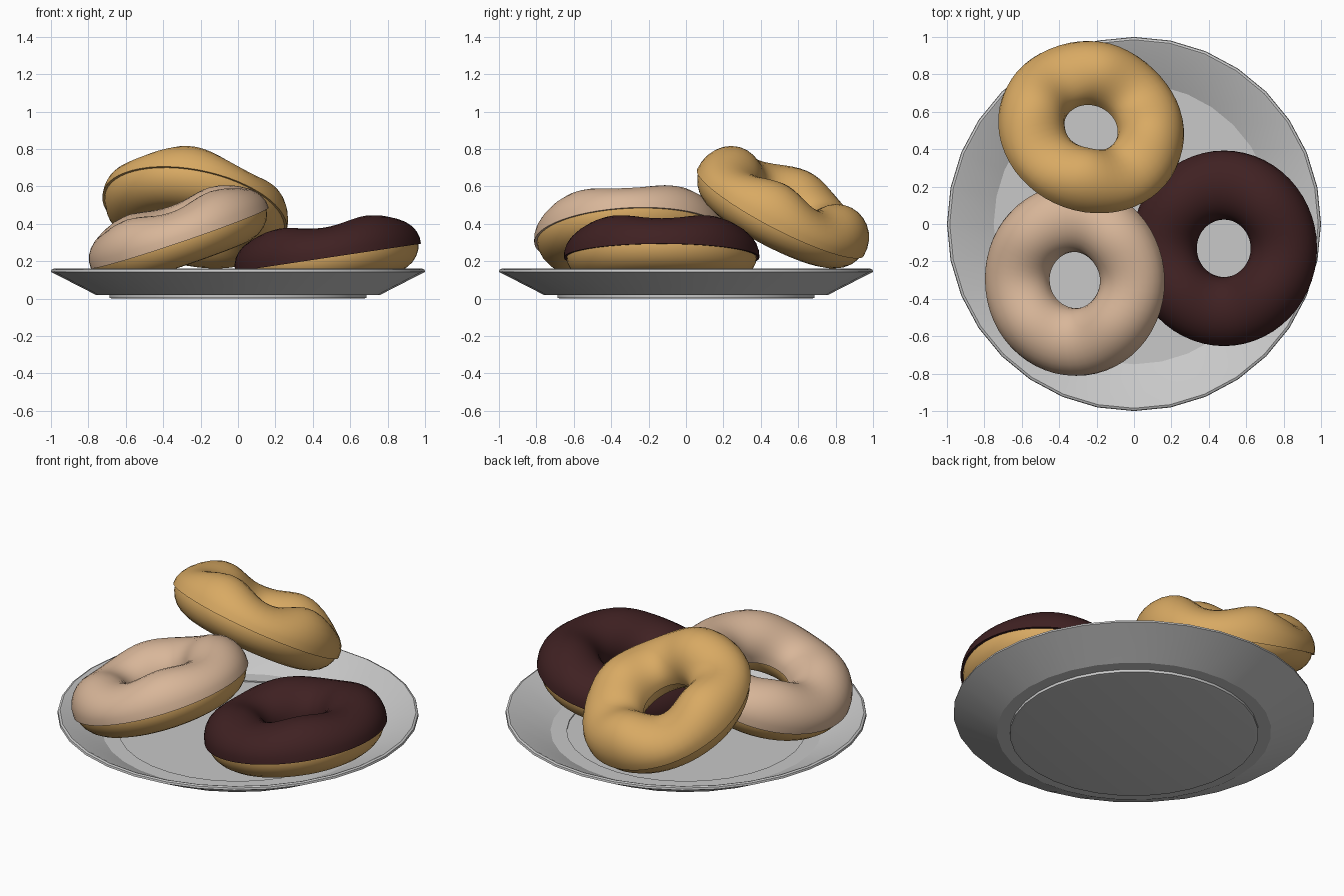
import bpy
import bmesh
from math import sin, cos, pi, radians
from mathutils import Vector, Matrix

cube = bpy.data.objects.get("Cube")
if cube:
    bpy.data.objects.remove(cube, do_unlink=True)


def material(name, rgb):
    mat = bpy.data.materials.new(name)
    mat.use_nodes = True
    mat.diffuse_color = (*rgb, 1)
    bsdf = next(n for n in mat.node_tree.nodes if n.type == 'BSDF_PRINCIPLED')
    bsdf.inputs["Base Color"].default_value = (*rgb, 1)
    return mat


grey = material("plate_grey", (0.58, 0.58, 0.58))
gold = material("golden_dough", (0.69, 0.40, 0.125))
peach = material("peach_icing", (0.69, 0.47, 0.32))
chocolate = material("chocolate_icing", (0.05, 0.015, 0.016))


def finish(name, bm, mat, angle):
    """Turn a bmesh into a smooth-shaded object that keeps its sharp edges."""
    bmesh.ops.recalc_face_normals(bm, faces=bm.faces)
    mesh = bpy.data.meshes.new(name)
    bm.to_mesh(mesh)
    bm.free()
    mesh.materials.append(mat)
    obj = bpy.data.objects.new(name, mesh)
    bpy.context.collection.objects.link(obj)
    bpy.ops.object.select_all(action='DESELECT')
    obj.select_set(True)
    bpy.context.view_layer.objects.active = obj
    bpy.ops.object.shade_smooth_by_angle(angle=radians(angle))
    return obj


def sweep(profile, segments, closed, bump=0, phase=0, oval=1):
    """Revolve (radius, z) points round z, with four soft bumps on the crown."""
    bm = bmesh.new()
    rings = []
    for i in range(segments):
        t = 2 * pi * i / segments
        lift = 1 - bump * cos(4 * (t - radians(phase)))
        rings.append([bm.verts.new((r * cos(t), r * sin(t) * oval,
                                    z * lift if z > 0 else z))
                      for r, z in profile])
    count = len(profile)
    for i in range(segments):
        a, b = rings[i], rings[(i + 1) % segments]
        for j in range(count if closed else count - 1):
            k = (j + 1) % count
            bm.faces.new((a[j], b[j], b[k], a[k]))
    if not closed:
        for end in (0, -1):
            bm.faces.new([ring[end] for ring in rings])
    return bm


# Plate: flat foot underneath, sloping rim, shallow well on top
plate_profile = [(0.67, 0), (0.688, 0.004), (0.688, 0.02),
                 (0.76, 0.02), (0.99, 0.138), (1, 0.143), (0.997, 0.155),
                 (0.985, 0.16), (0.975, 0.157), (0.75, 0.04),
                 (0.66, 0.04), (0.66, 0.033)]
finish("plate", sweep(plate_profile, 32, False), grey, 25)

MAJOR, TUBE, CROWN, BASE = 0.325, 0.165, 0.153, 0.145
LIP = 0.013
SEGMENTS, SIDES = 56, 24


def section(angle, grow=0):
    height = CROWN if sin(angle) > 0 else BASE
    return (MAJOR + (TUBE + grow) * cos(angle), (height + grow) * sin(angle))


def donut(name, icing, center, slope_x, slope_y, bump, phase, oval):
    """Dough ring with an icing shell over its upper half, tilted to a slope."""
    normal = Vector((-slope_x, -slope_y, 1))
    tilt = Vector((0, 0, 1)).rotation_difference(normal).to_matrix().to_4x4()
    dough = [section(2 * pi * i / SIDES) for i in range(SIDES)]
    # Icing runs from just under the outer seam to just under the inner one
    start, end = radians(-4), radians(184)
    shell = [section(start + (end - start) * i / 14, LIP) for i in range(15)]
    shell = [section(start)] + shell + [section(end)]
    for part, profile, mat in (("dough", dough, gold), ("icing", shell, icing)):
        bm = sweep(profile, SEGMENTS, True, bump, phase, oval)
        obj = finish(name + "_" + part, bm, mat, 40)
        obj.matrix_world = Matrix.Translation(center) @ tilt


# Three donuts leaning on the plate and on each other
donut("chocolate_donut", chocolate, (0.48, -0.13, 0.23), 0.15, 0, 0.09, 0, 1.04)
donut("peach_donut", peach, (-0.315, -0.30, 0.335), 0.34, 0.05, 0.1, 0, 1.02)
donut("golden_donut", gold, (-0.23, 0.51, 0.47), -0.21, -0.52, 0.17, 35, 1)
